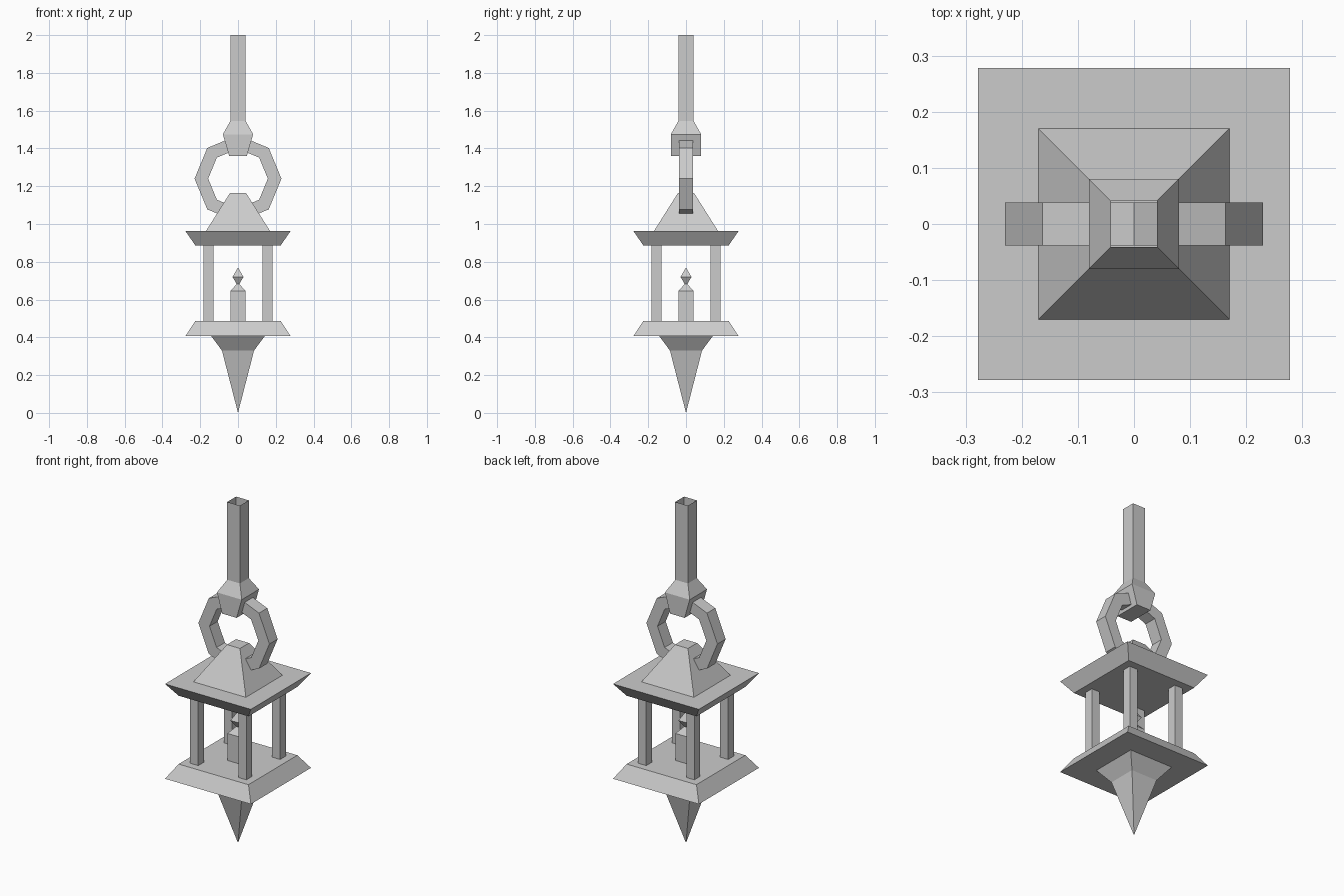
import bpy, bmesh, math

if "Cube" in bpy.data.objects:
    bpy.data.objects.remove(bpy.data.objects["Cube"])


def finish(name, bm):
    bmesh.ops.recalc_face_normals(bm, faces=bm.faces)
    me = bpy.data.meshes.new(name)
    bm.to_mesh(me)
    bm.free()
    ob = bpy.data.objects.new(name, me)
    bpy.context.collection.objects.link(ob)
    return ob


def square_loft(name, profile, x=0, y=0, cap_top=True, cap_bottom=True):
    """Stack rectangular sections (half x, half y, z); zero size makes a point."""
    bm = bmesh.new()
    rings = []
    for hx, hy, z in profile:
        if hx == 0:
            rings.append([bm.verts.new((x, y, z))] * 4)
        else:
            rings.append([bm.verts.new((x + sx * hx, y + sy * hy, z))
                          for sx, sy in ((-1, -1), (1, -1), (1, 1), (-1, 1))])
    for a, b in zip(rings, rings[1:]):
        for i in range(4):
            j = (i + 1) % 4
            bm.faces.new(list(dict.fromkeys((a[i], a[j], b[j], b[i]))))
    for ring, cap in ((rings[0], cap_bottom), (rings[-1], cap_top)):
        if cap and ring[0] != ring[1]:
            bm.faces.new(ring)
    return finish(name, bm)


def sq(*pairs):
    return [(h, h, z) for h, z in pairs]


# Pointed finial and flared floor of the lantern
square_loft("base_with_finial", sq((0, 0), (0.085, 0.33), (0.142, 0.407),
                                   (0.278, 0.407), (0.226, 0.487)))

# Four corner posts
for sx in (-1, 1):
    for sy in (-1, 1):
        square_loft("corner_post", sq((0.026, 0.487), (0.026, 0.887)),
                    sx * 0.156, sy * 0.156, False, False)

# Candle and flame
square_loft("candle", sq((0.04, 0.487), (0.04, 0.645), (0, 0.69)), cap_bottom=False)
square_loft("flame", sq((0, 0.67), (0.029, 0.72), (0, 0.77)))

# Roof: flared eave and truncated pyramid
square_loft("roof", sq((0.226, 0.887), (0.278, 0.962), (0.17, 0.962), (0.042, 1.165)))

# Octagonal hanging ring with a rectangular section
bm = bmesh.new()
loops = []
for i in range(8):
    a = i * math.pi / 4
    loops.append([bm.verts.new((r * math.cos(a), y, 1.24 + r * math.sin(a)))
                  for r, y in ((0.23, -0.038), (0.23, 0.038), (0.158, 0.038), (0.158, -0.038))])
for i in range(8):
    a, b = loops[i], loops[(i + 1) % 8]
    for k in range(4):
        m = (k + 1) % 4
        bm.faces.new((a[k], a[m], b[m], b[k]))
finish("hanging_ring", bm)

# Hollow stem with flared holder, open at the top
square_loft("hanging_stem", [(0.047, 0.08, 1.36), (0.08, 0.08, 1.475),
                             (0.041, 0.041, 1.545), (0.041, 0.041, 2.0)], cap_top=False)
